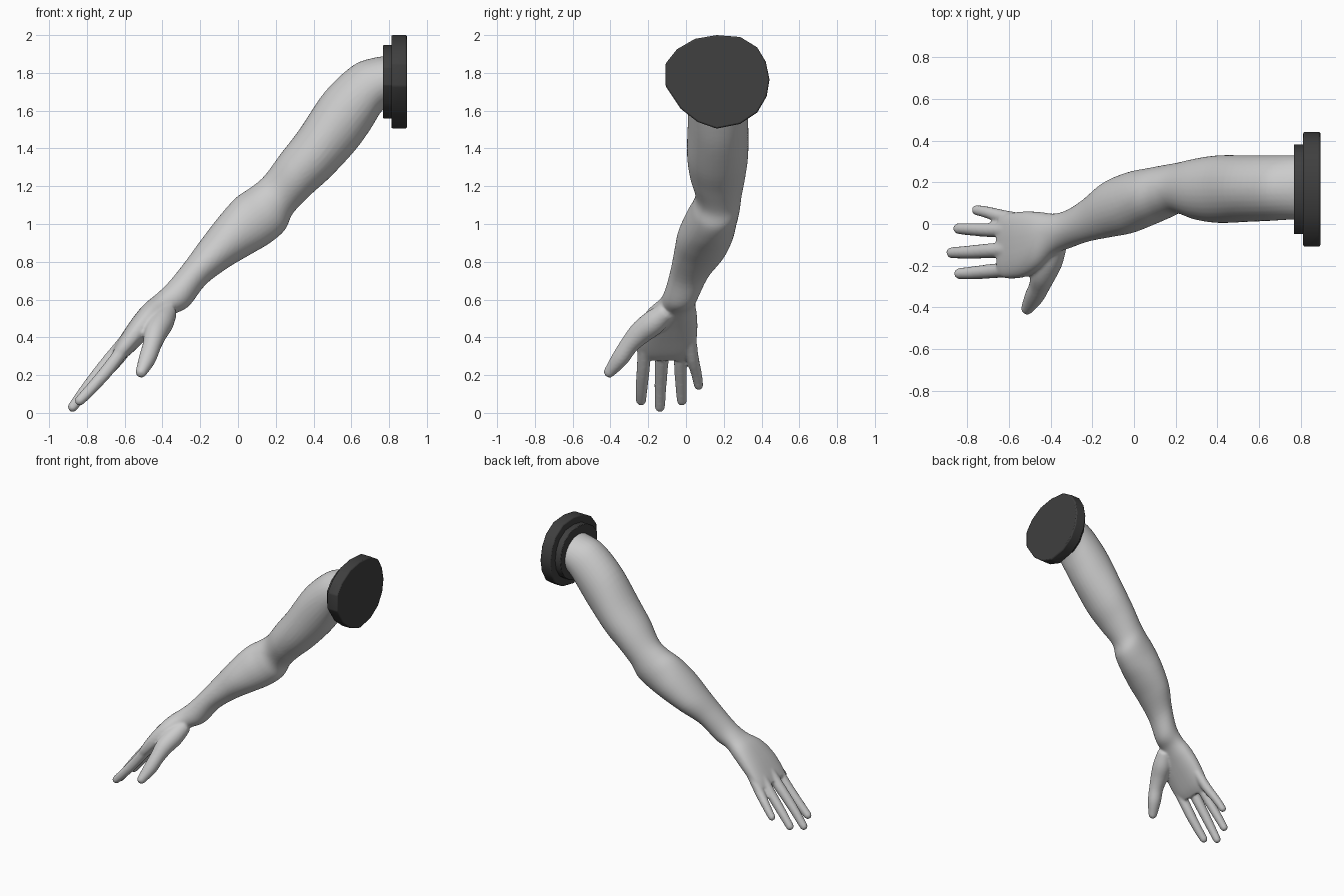
import bpy, bmesh
from math import sin, cos, tau
from mathutils import Vector

if "Cube" in bpy.data.objects:
    bpy.data.objects.remove(bpy.data.objects["Cube"])

SIDES = 32


def catmull(rows, n):
    """Smoothly resample a list of equal-length number rows."""
    out = []
    for i in range(len(rows) - 1):
        p0, p1, p2, p3 = (rows[min(max(k, 0), len(rows) - 1)] for k in range(i - 1, i + 3))
        for s in range(n):
            t = s / n
            out.append([0.5 * (2*b + (c-a)*t + (2*a-5*b+4*c-d)*t*t + (3*b-a-3*c+d)*t**3)
                        for a, b, c, d in zip(p0, p1, p2, p3)])
    return out + [list(rows[-1])]


def loft(bm, rings):
    loops = [[bm.verts.new(p) for p in r] for r in rings]
    n = len(loops[0])
    for a, b in zip(loops, loops[1:]):
        for i in range(n):
            bm.faces.new((a[i], a[(i+1) % n], b[(i+1) % n], b[i]))
    bm.faces.new(loops[0])
    bm.faces.new(loops[-1])


def spow(v, p):
    return abs(v) ** p * (1 if v > 0 else -1)


def limb(bm, rows):
    """Rows: upper x, z, lower x, z, y min, y max, squareness power."""
    rings = []
    for ux, uz, lx, lz, y0, y1, p in catmull(rows, 5):
        c = Vector(((ux+lx)/2, (y0+y1)/2, (uz+lz)/2))
        a = Vector(((ux-lx)/2, 0, (uz-lz)/2))
        b = Vector((0, (y1-y0)/2, 0))
        rings.append([c + a*spow(cos(tau*i/SIDES), p) + b*spow(sin(tau*i/SIDES), p)
                      for i in range(SIDES)])
    loft(bm, rings)


def finger(bm, rows):
    """Rows: x, y, z, radius; rounded at the tip."""
    pts = catmull(rows, 5)
    rings = []
    for i, (x, y, z, r) in enumerate(pts):
        q, w = pts[max(i-1, 0)], pts[min(i+1, len(pts)-1)]
        d = (Vector(w[:3]) - Vector(q[:3])).normalized()
        u = d.cross(Vector((0.7, 0, -0.7))).normalized()
        v = d.cross(u)
        rings.append([Vector((x, y, z)) + r*(u*cos(tau*k/20) + v*sin(tau*k/20))
                      for k in range(20)])
    loft(bm, rings)
    tip = bmesh.ops.create_uvsphere(bm, u_segments=16, v_segments=10, radius=pts[-1][3])
    bmesh.ops.translate(bm, verts=tip['verts'], vec=Vector(pts[-1][:3]))


def make(name, bm):
    bmesh.ops.recalc_face_normals(bm, faces=bm.faces)
    me = bpy.data.meshes.new(name)
    bm.to_mesh(me)
    bm.free()
    ob = bpy.data.objects.new(name, me)
    bpy.context.collection.objects.link(ob)
    return ob


# Arm and palm
bm = bmesh.new()
limb(bm, [
    (.80, 1.89, .80, 1.63, .02, .33, 1),
    (.72, 1.88, .755, 1.59, .02, .33, 1),
    (.61, 1.84, .70, 1.50, .015, .33, 1),
    (.46, 1.70, .62, 1.39, .01, .33, 1),
    (.325, 1.50, .49, 1.25, .005, .33, 1),
    (.225, 1.37, .38, 1.15, .02, .315, 1),
    (.14, 1.255, .29, 1.055, .05, .295, 1),
    (.07, 1.195, .25, .97, .03, .285, 1),
    (-.01, 1.14, .17, .90, -.005, .27, 1),
    (-.10, 1.04, .06, .835, -.045, .25, 1),
    (-.20, .91, -.05, .77, -.065, .205, 1),
    (-.28, .80, -.17, .68, -.085, .125, 1),
    (-.36, .70, -.26, .565, -.115, .07, 1),
    (-.425, .635, -.34, .52, -.145, .05, .95),
    (-.50, .572, -.41, .46, -.215, .058, .85),
    (-.57, .485, -.49, .385, -.255, .06, .8),
    (-.635, .385, -.575, .305, -.262, .05, .75),
    (-.665, .33, -.625, .27, -.25, .025, .75)])

# Fingers: index, middle, ring, little
finger(bm, [(-.56, -.215, .40, .037), (-.68, -.226, .24, .035),
            (-.78, -.235, .125, .031), (-.838, -.238, .065, .027)])
finger(bm, [(-.57, -.12, .41, .037), (-.685, -.128, .275, .036),
            (-.79, -.135, .145, .032), (-.875, -.138, .031, .027)])
finger(bm, [(-.57, -.03, .41, .036), (-.68, -.03, .265, .034),
            (-.77, -.026, .155, .031), (-.842, -.022, .065, .027)])
finger(bm, [(-.55, .02, .40, .034), (-.63, .035, .29, .033),
            (-.70, .055, .21, .029), (-.755, .067, .145, .025)])
# Thumb
finger(bm, [(-.37, -.10, .54, .05), (-.405, -.17, .48, .066), (-.435, -.24, .425, .062),
            (-.455, -.30, .36, .05), (-.48, -.35, .287, .046), (-.512, -.405, .217, .031)])
arm = make("arm", bm)

# Fuse the parts into one smooth skin
m = arm.modifiers.new("fuse", 'REMESH')
m.mode = 'VOXEL'
m.voxel_size = 0.0085
m.use_smooth_shade = True
m = arm.modifiers.new("soften", 'SMOOTH')
m.factor = 0.5
m.iterations = 6

# Shoulder mounting plates, slightly egg-shaped
outline = [(-.11, 1.73), (-.11, 1.85), (-.05, 1.925), (.045, 1.98), (.16, 2.0),
           (.285, 1.99), (.375, 1.935), (.42, 1.86), (.44, 1.765), (.425, 1.675),
           (.375, 1.59), (.285, 1.53), (.16, 1.505), (.06, 1.54), (-.03, 1.61)]
dark = bpy.data.materials.new("dark")
dark.diffuse_color = (.05, .05, .05, 1)
dark.use_nodes = True
dark.node_tree.nodes["Principled BSDF"].inputs["Base Color"].default_value = dark.diffuse_color


def plate(name, x0, x1, s, bevel):
    bm = bmesh.new()
    loft(bm, [[Vector((x, .167 + (y-.165)*s, 1.753 + (z-1.753)*s)) for y, z in outline]
              for x in (x0, x1)])
    ob = make(name, bm)
    ob.data.materials.append(dark)
    b = ob.modifiers.new("bevel", 'BEVEL')
    b.width = bevel
    b.segments = 2
    bpy.ops.object.select_all(action='DESELECT')
    ob.select_set(True)
    bpy.context.view_layer.objects.active = ob
    bpy.ops.object.shade_smooth_by_angle(angle=0.7)


plate("inner_plate", .768, .82, .785, .004)
plate("outer_plate", .812, .895, 1, .008)
